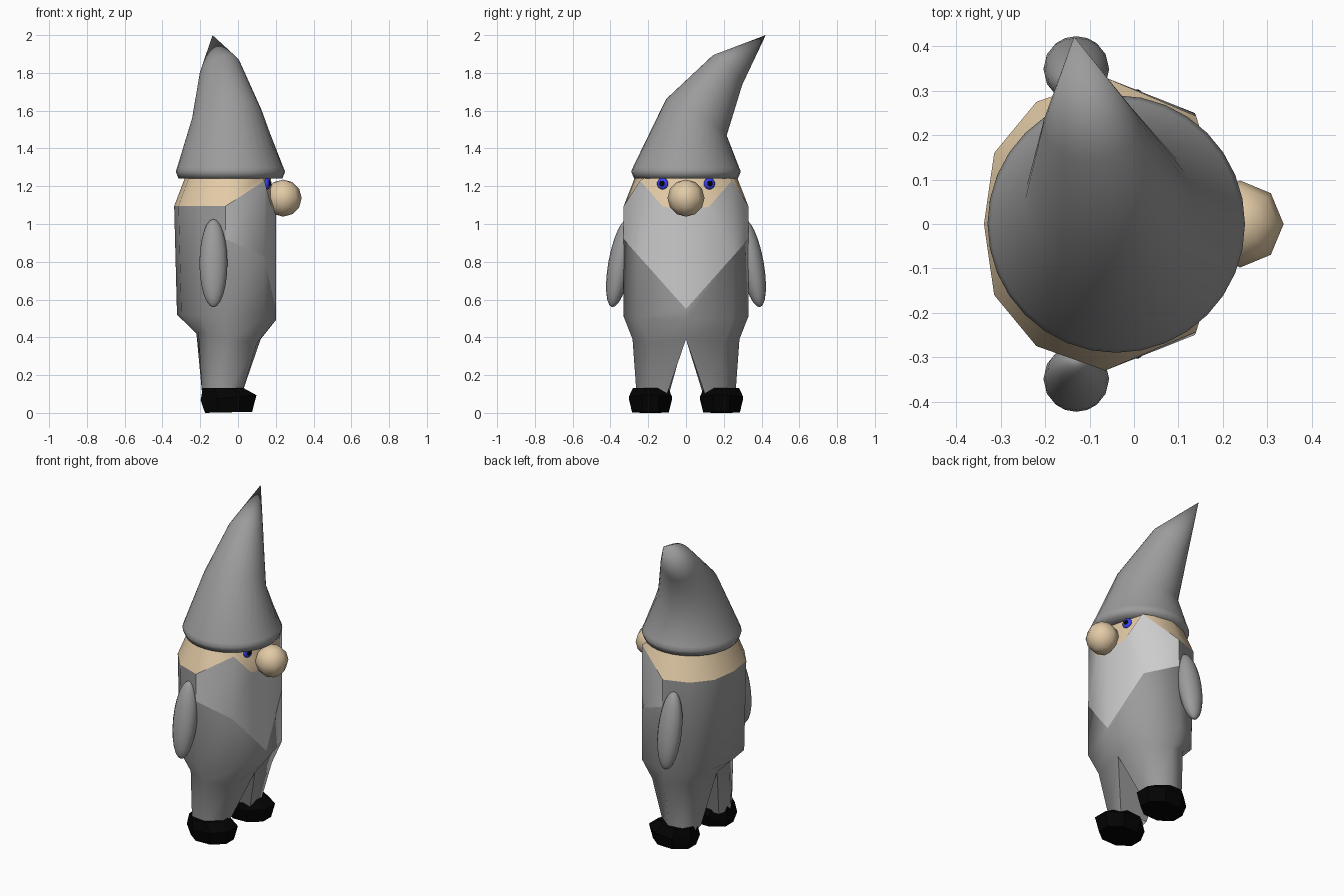
import bpy, bmesh, math
from math import sin, cos, pi

if "Cube" in bpy.data.objects:
    bpy.data.objects.remove(bpy.data.objects["Cube"])


def material(name, rgb):
    m = bpy.data.materials.new(name)
    m.diffuse_color = (*rgb, 1)
    m.use_nodes = True
    m.node_tree.nodes["Principled BSDF"].inputs["Base Color"].default_value = m.diffuse_color
    return m


SKIN = material("skin", (0.76, 0.59, 0.38))
BLACK = material("black", (0.001, 0.001, 0.001))
BLUE = material("blue", (0.04, 0.05, 0.85))
PALE = material("pale", (0.8, 0.8, 0.8))
CLOTH = material("cloth", (0.33, 0.33, 0.33))


def finish(ob, mat=None, angle=40):
    bpy.ops.object.select_all(action='DESELECT')
    ob.select_set(True)
    bpy.context.view_layer.objects.active = ob
    bpy.ops.object.shade_smooth_by_angle(angle=math.radians(angle))
    if mat:
        ob.data.materials.append(mat)
    return ob


def mesh(name, faces, mat=None, mirror=False, angle=40):
    """Object from polygons given as point lists, welded, optionally mirrored in y."""
    bm = bmesh.new()
    if mirror:
        faces = faces + [[(x, -y, z) for x, y, z in reversed(f)] for f in faces]
    for f in faces:
        bm.faces.new([bm.verts.new(p) for p in f])
    bmesh.ops.remove_doubles(bm, verts=bm.verts, dist=0.0005)
    bmesh.ops.recalc_face_normals(bm, faces=bm.faces)
    me = bpy.data.meshes.new(name)
    bm.to_mesh(me)
    bm.free()
    ob = bpy.data.objects.new(name, me)
    bpy.context.collection.objects.link(ob)
    return finish(ob, mat, angle)


def bridge(a, b):
    n = len(a)
    return [[a[i], a[(i + 1) % n], b[(i + 1) % n], b[i]] for i in range(n)]


def ball(name, loc, scale, seg, rings, mat=None, rot=(0, 0, 0)):
    bpy.ops.mesh.primitive_uv_sphere_add(segments=seg, ring_count=rings, radius=1,
                                         location=loc, rotation=rot)
    ob = bpy.context.object
    ob.name = name
    ob.scale = scale
    return finish(ob, mat, 70)


# half outline of the ten-sided torso, front centre to back centre
OUT = [(0.2, 0), (0.137, 0.25), (-0.065, 0.33), (-0.22, 0.275), (-0.315, 0.16), (-0.338, 0)]
at = lambda i, z: (*OUT[i], z)
hem = [(x + (0.015 if i > 2 else 0), y, 0.49 + 0.01 * min(i, 3)) for i, (x, y) in enumerate(OUT)]
crown = [(0.17, 0, 1.26), (0.12, 0.21, 1.25), (-0.06, 0.265, 1.26),
         (-0.18, 0.22, 1.26), (-0.255, 0.13, 1.26), (-0.275, 0, 1.26)]
hip = [(0.12, 0, 0.39), (0.1, 0.2, 0.37), (-0.05, 0.283, 0.39),
       (-0.16, 0.25, 0.42), (-0.21, 0.14, 0.43), (-0.22, 0, 0.42)]
ankle = [(0.015, 0.1, 0.1), (0.02, 0.2, 0.1), (-0.06, 0.262, 0.1),
         (-0.15, 0.25, 0.1), (-0.19, 0.18, 0.1), (-0.17, 0.09, 0.1)]

# suit: torso below beard and collar, hips and two legs
low, top = [0.55, 0.83, 0.92], 1.095
suit = []
for i in range(5):
    za, zb = (low[i], low[i + 1]) if i < 2 else (top, top)
    face = [hem[i], hem[i + 1], at(i + 1, zb), at(i, za)]
    if i == 2:
        face.append(at(2, low[2]))
    suit.append(face)
    suit.append([hip[i], hip[i + 1], hem[i + 1], hem[i]])
suit += bridge(ankle, hip)
mesh("suit_body", suit, CLOTH, True, 75)

# beard wraps the front four sides
peak = (0.14, 0.243, 1.23)
notch = (0.178, 0.12, 1.09)
chin = at(0, 1.08)
mesh("beard", [[at(0, low[0]), at(1, low[1]), peak, notch, chin],
               [at(1, low[1]), at(2, low[2]), at(2, top), peak]], PALE, True, 75)

# head
head = [[chin, notch, peak, crown[1], crown[0]], [peak, at(2, top), crown[2], crown[1]]]
head += [[at(i, top), at(i + 1, top), crown[i + 1], crown[i]] for i in range(2, 5)]
mesh("head", head, SKIN, True, 75)


# hat: round rings that lean over towards the tip
def ring(cx, cy, cz, r, tilt=0, rise=0, n=32):
    return [(cx + r * cos(2 * pi * k / n),
             cy + r * sin(2 * pi * k / n) * cos(tilt),
             cz - r * sin(2 * pi * k / n) * sin(tilt) + r * cos(2 * pi * k / n) * rise)
            for k in range(n)]


rings = [ring(-0.04, 0, 1.246, 0.2), ring(-0.04, 0, 1.241, 0.275), ring(-0.04, 0, 1.278, 0.29),
         ring(-0.041, 0, 1.3, 0.281), ring(-0.058, 0.055, 1.565, 0.187, 0.54, 0.1),
         ring(-0.097, 0.22, 1.815, 0.108, 0.75, 0.3)]
hat = [rings[0]]
for a, b in zip(rings, rings[1:]):
    hat += bridge(a, b)
tip = (-0.135, 0.422, 2.0)
hat += [[rings[-1][k], rings[-1][(k + 1) % 32], tip] for k in range(32)]
mesh("hat", hat, CLOTH, False, 80)

# nose
ball("nose", (0.239, 0, 1.137), (0.098, 0.098, 0.098), 8, 6, SKIN)

for s, side in ((1, "left"), (-1, "right")):
    # arm
    ball(side + "_arm", (-0.13, s * 0.349, 0.793), (0.074, 0.062, 0.237), 16, 12,
         CLOTH, (s * 0.18, 0, 0))
    # eye and pupil
    turn = (0, 0, s * 0.3)
    ball(side + "_eye", (0.156, s * 0.124, 1.214), (0.014, 0.031, 0.031), 16, 8, BLUE, turn)
    ball(side + "_pupil", (0.164, s * 0.126, 1.214), (0.01, 0.016, 0.016), 12, 8, BLACK, turn)

    # boot
    def sole(cx, z, rx, ry, slope=0):
        return [(cx + rx * cos(a), s * (0.188 + ry * sin(a)), z + slope * cos(a))
                for a in [pi / 8 + k * pi / 4 for k in range(8)]]

    b = [sole(-0.05, 0.003, 0.135, 0.105, 0.003), sole(-0.05, 0.08, 0.16, 0.124, 0.015),
         sole(-0.08, 0.133, 0.115, 0.1)]
    mesh(side + "_boot", [b[0]] + bridge(b[0], b[1]) + bridge(b[1], b[2]) + [b[2]], BLACK, False, 30)
